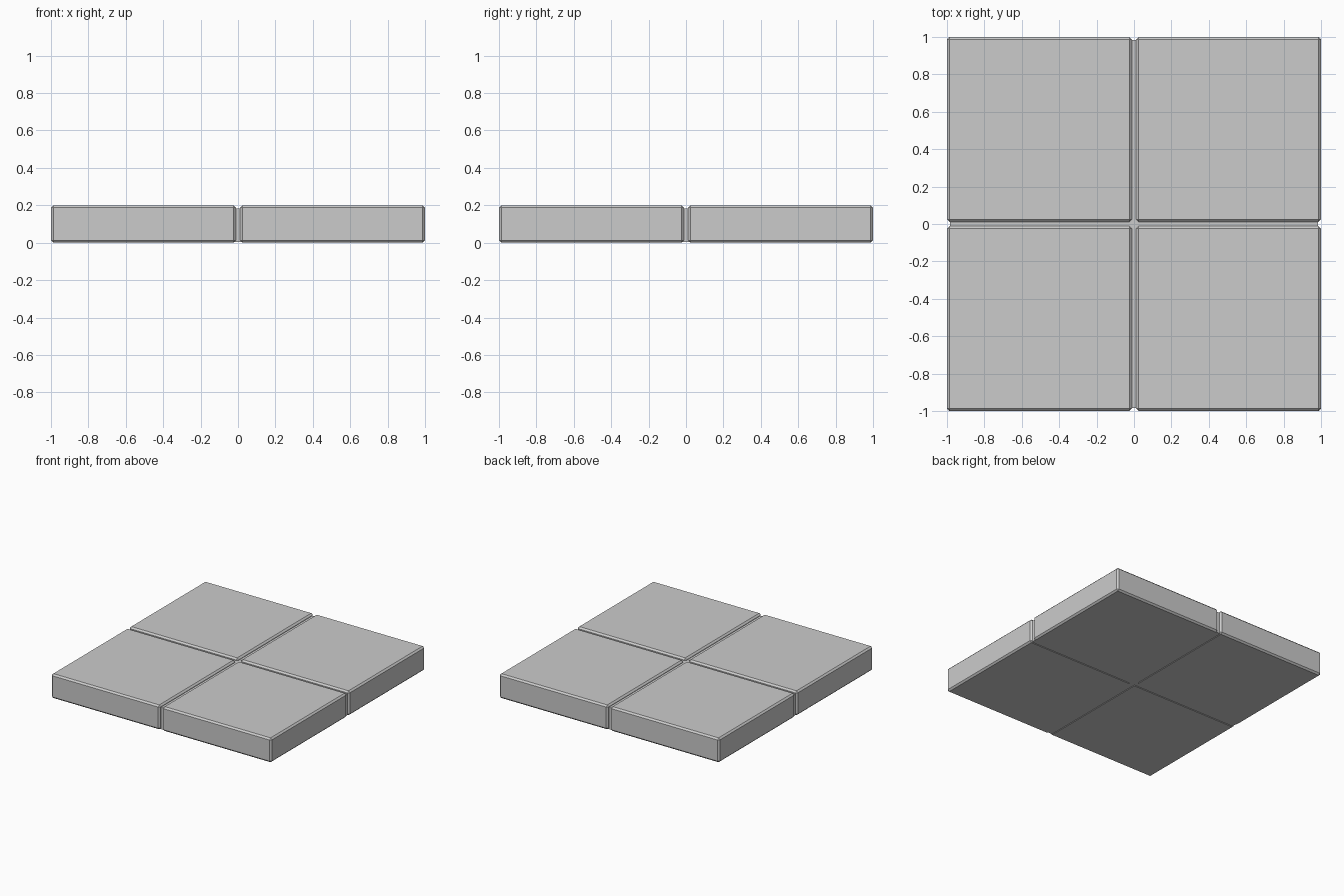
import bpy

if "Cube" in bpy.data.objects:
    bpy.data.objects.remove(bpy.data.objects["Cube"])

def box(name, lo, hi, bevel=0.0):
    bpy.ops.mesh.primitive_cube_add(size=1, location=[(a + b) / 2 for a, b in zip(lo, hi)])
    ob = bpy.context.object
    ob.name = name
    ob.scale = [b - a for a, b in zip(lo, hi)]
    bpy.ops.object.transform_apply(location=False, rotation=False, scale=True)
    if bevel:
        mod = ob.modifiers.new("chamfer", 'BEVEL')
        mod.width = bevel
        mod.segments = 1
    return ob

GAP, H, CHAMFER = 0.012, 0.2, 0.013

# Four chamfered floor slabs
for sx, row in ((-1, "left"), (1, "right")):
    for sy, col in ((-1, "front"), (1, "back")):
        x = sorted((sx * GAP, sx * 1.0))
        y = sorted((sy * GAP, sy * 1.0))
        box(f"slab_{col}_{row}", (x[0], y[0], 0), (x[1], y[1], H), CHAMFER)

# Recessed grout bed filling the joints
box("grout_bed", (-0.985, -0.985, 0.004), (0.985, 0.985, 0.183))
